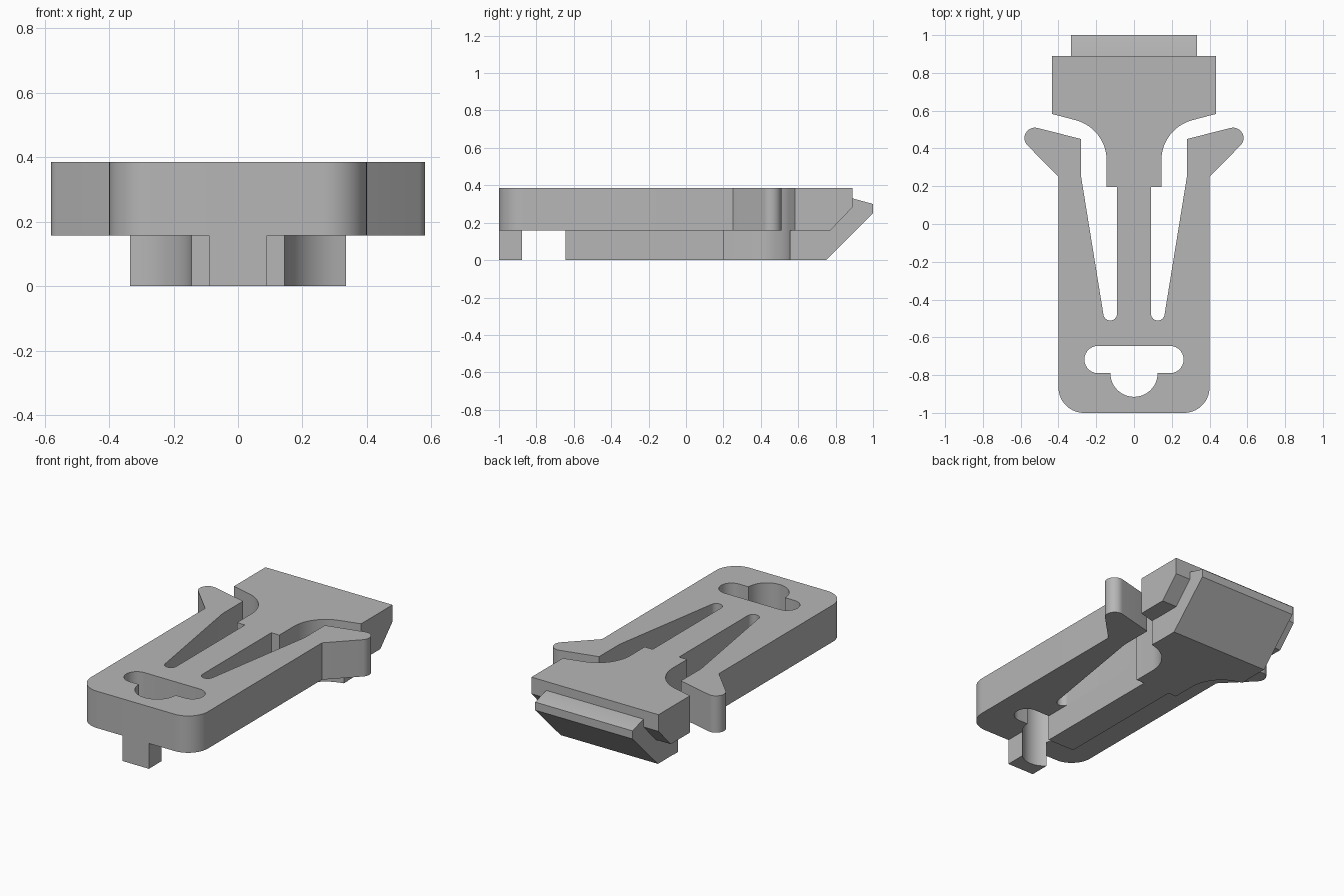
import bpy
import bmesh
from math import sin, cos, radians
from mathutils import Vector

cube = bpy.data.objects.get("Cube")
if cube:
    bpy.data.objects.remove(cube, do_unlink=True)

grey = bpy.data.materials.new("plain grey")
grey.use_nodes = True
colour = (0.47, 0.47, 0.47, 1)
grey.diffuse_color = colour
grey.node_tree.nodes["Principled BSDF"].inputs["Base Color"].default_value = colour


def arc(cx, cy, r, start, end, steps=14):
    """Points on a circle from one angle to another, in degrees."""
    angles = [radians(start + (end - start) * i / steps) for i in range(steps + 1)]
    return [(cx + r * cos(a), cy + r * sin(a)) for a in angles]


def half_prism(name, points, offset, cut=None):
    """Extrude the +x half of a part, optionally trim it, and mirror it."""
    bm = bmesh.new()
    face = bm.faces.new([bm.verts.new(p) for p in points])
    extruded = bmesh.ops.extrude_face_region(bm, geom=[face])["geom"]
    bmesh.ops.translate(bm, vec=Vector(offset),
                        verts=[v for v in extruded if isinstance(v, bmesh.types.BMVert)])
    bmesh.ops.recalc_face_normals(bm, faces=bm.faces[:])
    if cut:
        geom = bm.verts[:] + bm.edges[:] + bm.faces[:]
        result = bmesh.ops.bisect_plane(bm, geom=geom, plane_co=cut[0],
                                        plane_no=cut[1], clear_outer=True)
        rim = [e for e in result["geom_cut"] if isinstance(e, bmesh.types.BMEdge)]
        bmesh.ops.edgeloop_fill(bm, edges=rim)
        bmesh.ops.recalc_face_normals(bm, faces=bm.faces[:])
    # Open the centre plane so the two halves join cleanly
    inner = [f for f in bm.faces if all(abs(v.co.x) < 1e-5 for v in f.verts)]
    bmesh.ops.delete(bm, geom=inner, context="FACES")
    mesh = bpy.data.meshes.new(name)
    bm.to_mesh(mesh)
    bm.free()
    mesh.materials.append(grey)
    obj = bpy.data.objects.new(name, mesh)
    bpy.context.collection.objects.link(obj)
    mirror = obj.modifiers.new("Mirror", "MIRROR")
    mirror.use_clip = True
    bpy.ops.object.select_all(action="DESELECT")
    obj.select_set(True)
    bpy.context.view_layer.objects.active = obj
    bpy.ops.object.shade_smooth_by_angle(angle=radians(30))
    return obj


def flat(points, z):
    return [(x, y, z) for x, y in points]


TOP, STEP = 0.385, 0.157
neck = arc(0.365, 0.337, 0.22, 180, 104)       # flare from stem to head
hole_bump = arc(0, -0.79, 0.125, -90, 0)

# Main plate: head, stem, two sprung arms, and base with a keyhole slot
plate = [(0, 0.89), (0.435, 0.89), (0.435, 0.583)]
plate += neck[::-1]
plate += [(0.145, 0.197), (0.09, 0.197)]
plate += arc(0.126, -0.475, 0.036, 180, 351)
plate += [(0.28, 0.25), (0.28, 0.45)]
plate += arc(0.525, 0.455, 0.055, 104, -45)
plate += [(0.4, 0.25)]
plate += arc(0.265, -0.865, 0.135, 0, -90)
plate += [(0, -1)]
plate += hole_bump
plate += arc(0.19, -0.7175, 0.0725, -90, 90)
plate += [(0, -0.645)]
half_prism("clip_plate", flat(plate, STEP), (0, 0, TOP - STEP),
           cut=((0, 0.77, STEP), (0, 0.125, -0.12)))

# Rib under the stem, flaring out below the head
rib = [(0, -0.645), (0.09, -0.645), (0.09, 0.197), (0.145, 0.197)]
rib += neck + [(0.335, 0.557), (0.335, 0.6), (0, 0.6)]
half_prism("lower_rib", flat(rib, 0), (0, 0, STEP))

# Short rib between the slot and the front edge
front = [(0, -1), (0.09, -1)]
front += [p for p in hole_bump if p[0] < 0.09][::-1]
front.insert(2, (0.09, -0.877))
half_prism("front_rib", flat(front, 0), (0, 0, STEP))

# Sloped wedge with the catch lip at the back
wedge = [(0.6, 0), (0.75, 0), (1, 0.25), (1, 0.3), (0.89, 0.33), (0.6, 0.33)]
half_prism("catch_wedge", [(0, y, z) for y, z in wedge], (0.333, 0, 0))
